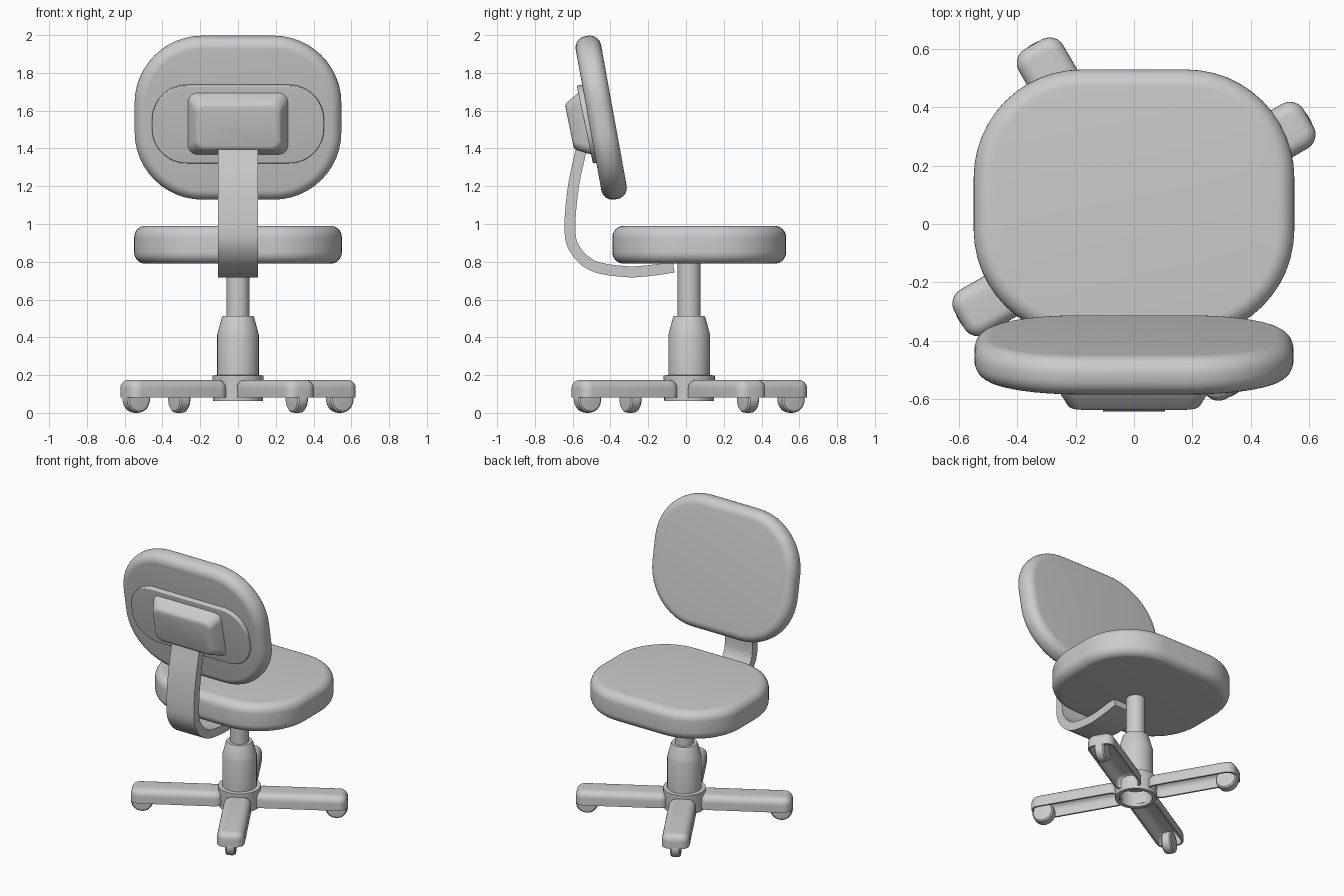
import bpy, bmesh
from math import sin, cos, pi, radians
from mathutils import Vector, Matrix

if "Cube" in bpy.data.objects:
    bpy.data.objects.remove(bpy.data.objects["Cube"])

BASE = Vector((0, 0.017, 0))          # centre of the swivel column


def finish(name, bm, matrix=None, angle=35):
    bmesh.ops.recalc_face_normals(bm, faces=bm.faces)
    if matrix:
        bm.transform(matrix)
    mesh = bpy.data.meshes.new(name)
    bm.to_mesh(mesh)
    bm.free()
    obj = bpy.data.objects.new(name, mesh)
    bpy.context.collection.objects.link(obj)
    bpy.ops.object.select_all(action='DESELECT')
    bpy.context.view_layer.objects.active = obj
    obj.select_set(True)
    bpy.ops.object.shade_smooth_by_angle(angle=radians(angle))
    return obj


def bridge(bm, rings, cap=True):
    for a, b in zip(rings, rings[1:]):
        n = len(a)
        for i in range(n):
            j = (i + 1) % n
            bm.faces.new((a[i], a[j], b[j], b[i]))
    if cap:
        bm.faces.new(rings[0])
        bm.faces.new(rings[-1])


def loft(name, layers, matrix=None, seg=12):
    """Stack of rounded rectangles: (half width, half depth, corner radius, z)."""
    bm = bmesh.new()
    rings = []
    for hx, hy, r, z in layers:
        ring = []
        for q, (sx, sy) in enumerate(((1, 1), (-1, 1), (-1, -1), (1, -1))):
            for k in range(seg + 1):
                a = (q + k / seg) * pi / 2
                ring.append(bm.verts.new((sx * (hx - r) + r * cos(a),
                                          sy * (hy - r) + r * sin(a), z)))
        rings.append(ring)
    bridge(bm, rings)
    return finish(name, bm, matrix)


def cushion(name, hx, hy, r, half, edge, matrix, n=8):
    layers = []
    for s in (-1, 1):
        for k in range(n + 1):
            a = (k if s < 0 else n - k) / n * pi / 2
            i = edge * (1 - sin(a))
            layers.append((hx - i, hy - i, r - i, s * (half - edge + edge * cos(a))))
    return loft(name, layers, matrix)


def lathe(name, profile, matrix, seg=40):
    bm = bmesh.new()
    rings = [[bm.verts.new((r * cos(2 * pi * i / seg), r * sin(2 * pi * i / seg), z))
              for i in range(seg)] for r, z in profile]
    bridge(bm, rings)
    return finish(name, bm, matrix)


def tilted(y, z, deg):
    return Matrix.Translation((0, y, z)) @ Matrix.Rotation(radians(90 + deg), 4, 'X')


# Seat and backrest cushions
cushion("seat", 0.55, 0.46, 0.37, 0.10, 0.06, Matrix.Translation((0, 0.07, 0.89)))
cushion("backrest", 0.547, 0.439, 0.36, 0.068, 0.06, tilted(-0.449, 1.563, 10.3))

# Thin oval plate and tapered bracket housing behind the backrest
cushion("back_plate", 0.455, 0.21, 0.185, 0.02, 0.006, tilted(-0.516, 1.53, 11.7))
loft("bracket_housing", [(0.267, 0.168, 0.05, -0.02), (0.267, 0.168, 0.05, 0.008),
                         (0.262, 0.163, 0.05, 0.022), (0.228, 0.128, 0.05, 0.085),
                         (0.220, 0.120, 0.045, 0.093), (0.205, 0.105, 0.04, 0.097)],
     tilted(-0.522, 1.534, 11.5))

# Bent flat support arm from under the seat to the housing
path = [Vector(p) for p in ((-0.065, 0.772), (-0.19, 0.754), (-0.32, 0.748), (-0.495, 0.78),
                            (-0.595, 0.878), (-0.614, 1.0), (-0.596, 1.2), (-0.558, 1.38),
                            (-0.545, 1.45))]
pts = [2 * path[0] - path[1]] + path + [2 * path[-1] - path[-2]]
line = []
for i in range(1, len(pts) - 2):
    a, b, c, d = pts[i - 1:i + 3]
    for k in range(6):
        t = k / 6
        line.append(0.5 * (2 * b + (c - a) * t + (2 * a - 5 * b + 4 * c - d) * t * t
                           + (3 * b - a - 3 * c + d) * t ** 3))
line.append(path[-1])
bm = bmesh.new()
rings = []
for i, p in enumerate(line):
    t = (line[min(i + 1, len(line) - 1)] - line[max(i - 1, 0)]).normalized()
    n = Vector((-t.y, t.x)) * 0.029
    rings.append([bm.verts.new((x, p.x + s * n.x, p.y + s * n.y))
                  for x, s in ((-0.107, -1), (0.107, -1), (0.107, 1), (-0.107, 1))])
bridge(bm, rings)
finish("support_arm", bm)

# Column with hollow hub at the bottom
lathe("column", [(0.02, 0.17), (0.105, 0.17), (0.105, 0.062), (0.132, 0.062), (0.136, 0.198),
                 (0.110, 0.200), (0.110, 0.415), (0.106, 0.43), (0.086, 0.505), (0.082, 0.512),
                 (0.061, 0.512), (0.061, 0.80)], Matrix.Translation(BASE))

# Four channel-section legs, each with a caster
inner, tip, wall, edge = 0.10, 0.692, 0.012, 0.045
hx, hy = (tip - inner) / 2, 0.088
outer = []
for k in range(7):
    a = k / 6 * pi / 2
    i = edge * (1 - sin(a))
    outer.append((hx - i, hy - i, 0.055 - i, 0.175 - edge + edge * cos(a)))
leg_layers = outer + [(hx, hy, 0.055, 0.082)]
leg_layers += [(x - wall, y - wall, max(r - wall * 0.8, 0.002), z - wall * (z > 0.1))
               for x, y, r, z in reversed(leg_layers)]
wheel = [(0.045, -0.034), (0.062, -0.032), (0.070, -0.024), (0.072, -0.012),
         (0.072, 0.012), (0.070, 0.024), (0.062, 0.032), (0.045, 0.034)]
for n in range(4):
    turn = Matrix.Translation(BASE) @ Matrix.Rotation(radians(30 + 90 * n), 4, 'Z')
    loft(f"leg_{n + 1}", leg_layers, turn @ Matrix.Translation(((inner + tip) / 2, 0, 0)), 6)
    lathe(f"caster_{n + 1}", wheel, turn @ Matrix.Translation((0.622, 0, 0.072))
          @ Matrix.Rotation(pi / 2, 4, 'X'), 28)
